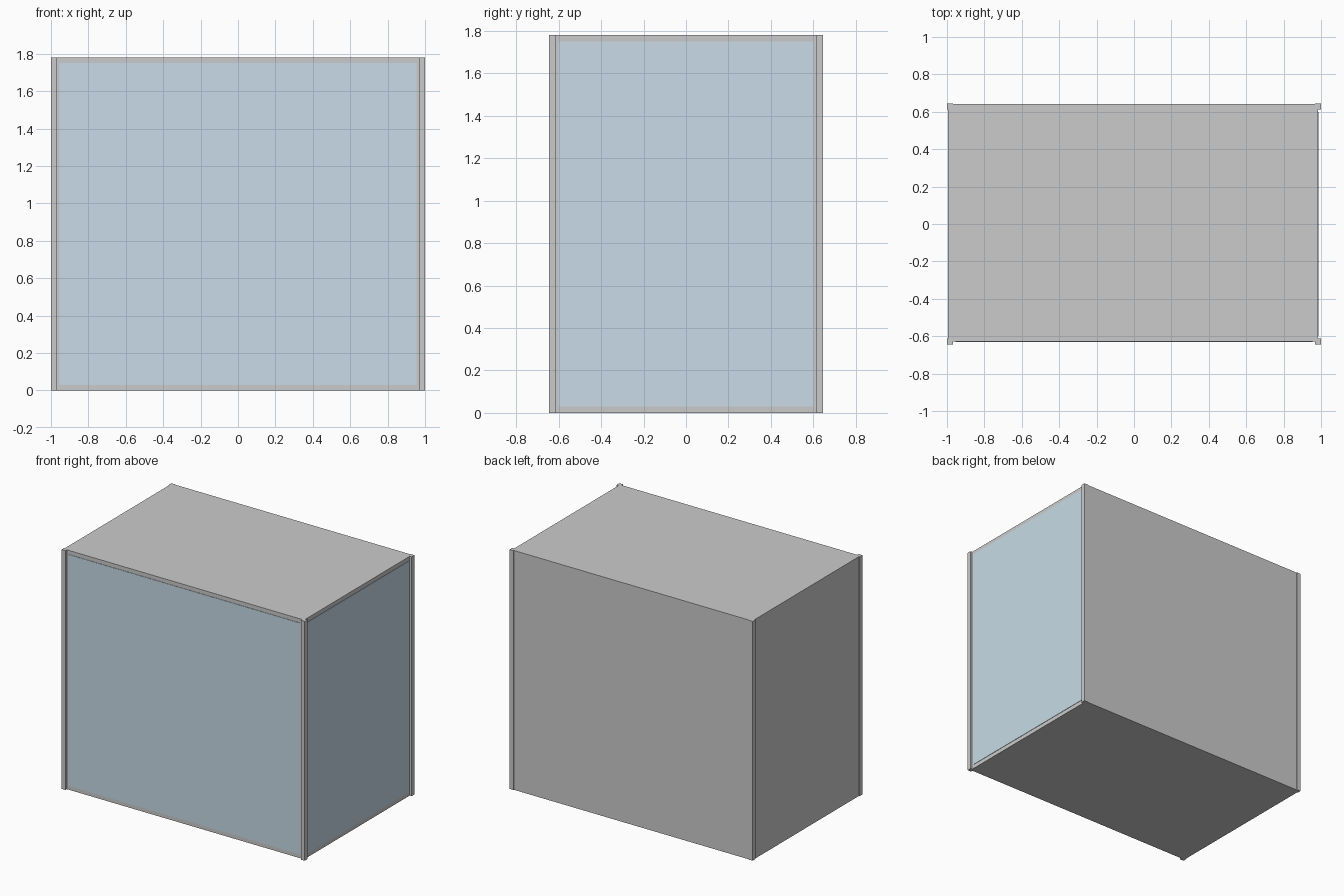
import bpy

if "Cube" in bpy.data.objects:
    bpy.data.objects.remove(bpy.data.objects["Cube"])

H = 1.78              # overall height
X, Y = 1.0, 0.645     # half width and half depth
P = 0.032             # post thickness
S = 0.03              # slab thickness
LX, RX = -0.994, 0.984    # outer planes of left and right sides
FY, BY = -0.629, 0.641    # outer planes of front and back sides
J = 0.013             # jamb width

glass = bpy.data.materials.new("glass")
glass.diffuse_color = (0.58, 0.71, 0.80, 1)
glass.use_nodes = True
glass.node_tree.nodes["Principled BSDF"].inputs["Base Color"].default_value = glass.diffuse_color


def box(name, lo, hi, mat=None):
    """Axis-aligned box between two corners."""
    mid = [(a + b) / 2 for a, b in zip(lo, hi)]
    bpy.ops.mesh.primitive_cube_add(size=1, location=mid)
    ob = bpy.context.object
    ob.name = name
    ob.scale = [b - a for a, b in zip(lo, hi)]
    bpy.ops.object.transform_apply(location=False, rotation=False, scale=True)
    if mat:
        ob.data.materials.append(mat)
    return ob


# Corner posts, standing slightly proud of every side
for xs, xn in ((-1, "left"), (1, "right")):
    for ys, yn in ((-1, "front"), (1, "back")):
        x0, x1 = sorted((xs * X, xs * (X - P)))
        y0, y1 = sorted((ys * Y, ys * (Y - P)))
        box(f"{yn}_{xn}_post", (x0, y0, 0), (x1, y1, H))

# Floor and roof slabs, whose edges form the rails above and below the glass
for name, z in (("floor", 0), ("roof", H - S)):
    box(name, (LX, FY, z), (RX, BY, z + S))

# Solid back and left walls
box("back_wall", (-X + P, BY - 0.02, S), (X - P, BY, H - S))
box("left_wall", (LX, -Y + P, S), (LX + 0.02, Y - P, H - S))

# Jambs beside the glass
for s, n in ((-1, "left"), (1, "right")):
    a, b = sorted((s * (X - P), s * (X - P - J)))
    box(f"front_{n}_jamb", (a, FY, S), (b, FY + 0.02, H - S))
for s, n in ((-1, "front"), (1, "back")):
    a, b = sorted((s * (Y - P), s * (Y - P - J)))
    box(f"side_{n}_jamb", (RX - 0.02, a, S), (RX, b, H - S))

# Glass panes on the front and right side
gx, gy = X - P - J, Y - P - J
box("front_glass", (-gx, FY - 0.003, S), (gx, FY + 0.012, H - S), glass)
box("side_glass", (RX - 0.012, -gy, S), (RX + 0.003, gy, H - S), glass)
